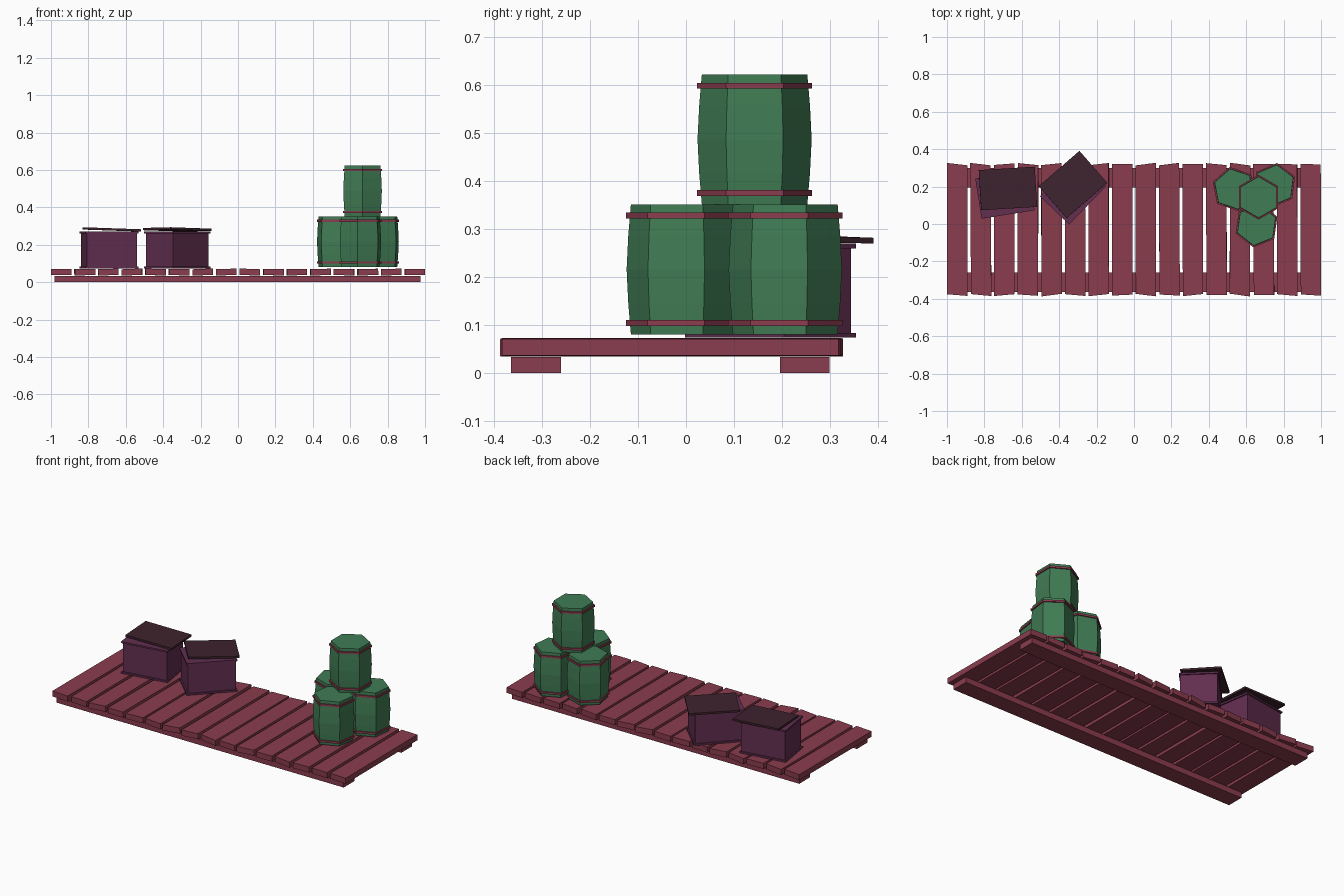
import bpy, bmesh, math, random
from mathutils import Matrix, Euler, Vector

if "Cube" in bpy.data.objects:
    bpy.data.objects.remove(bpy.data.objects["Cube"])

random.seed(4)


def srgb(r, g, b):
    f = lambda c: (c / 255 / 12.92) if c < 11 else ((c / 255 + 0.055) / 1.055) ** 2.4
    return (f(r), f(g), f(b), 1)


def material(name, rgb):
    m = bpy.data.materials.new(name)
    m.diffuse_color = srgb(*rgb)
    m.use_nodes = True
    m.node_tree.nodes["Principled BSDF"].inputs["Base Color"].default_value = m.diffuse_color
    return m


WOOD = material("red wood", (138, 60, 78))
GREEN = material("barrel green", (64, 124, 84))
PURPLE = material("crate purple", (98, 46, 80))
DARK = material("lid dark brown", (62, 35, 46))


def finish(bm, name, mats, matrix=Matrix()):
    bmesh.ops.recalc_face_normals(bm, faces=bm.faces)
    me = bpy.data.meshes.new(name)
    bm.to_mesh(me)
    bm.free()
    for m in mats:
        me.materials.append(m)
    ob = bpy.data.objects.new(name, me)
    ob.matrix_world = matrix
    bpy.context.collection.objects.link(ob)
    return ob


def add_box(bm, size, centre):
    mat = Matrix.Translation(centre) @ Matrix.Diagonal((*size, 1))
    return bmesh.ops.create_cube(bm, size=1, matrix=mat)["verts"]


def placed(loc, rot):
    return Matrix.Translation(loc) @ Euler([math.radians(a) for a in rot]).to_matrix().to_4x4()


def lathe(bm, profile, sides, index=0, loop=False):
    """Sweep (radius, z) points round z; closed ring or capped solid."""
    rings = []
    for r, z in profile:
        rings.append([bm.verts.new((r * math.cos(2 * math.pi * i / sides),
                                    r * math.sin(2 * math.pi * i / sides), z))
                      for i in range(sides)])
    pairs = list(zip(rings, rings[1:]))
    if loop:
        pairs.append((rings[-1], rings[0]))
    faces = [bm.faces.new((a[i], a[(i + 1) % sides], b[(i + 1) % sides], b[i]))
             for a, b in pairs for i in range(sides)]
    if not loop:
        faces += [bm.faces.new(rings[0]), bm.faces.new(rings[-1])]
    for f in faces:
        f.material_index = index


# Two long beams under the deck
for name, y in (("front_beam", -0.3125), ("back_beam", 0.2475)):
    bm = bmesh.new()
    add_box(bm, (1.955, 0.104, 0.034), (-0.003, y, 0.017))
    finish(bm, name, [WOOD])

# Sixteen loose planks with skewed ends and slight tilts
for i in range(16):
    bm = bmesh.new()
    verts = add_box(bm, (0.109, 0.7, 0.034), (0, 0, 0))
    skew = {s: random.uniform(-0.008, 0.008) for s in (-1, 1)}
    for v in verts:
        s = 1 if v.co.y > 0 else -1
        v.co.y += skew[s] * (1 if v.co.x > 0 else -1)
    tilt = 0 if i in (0, 15) else random.uniform(-3, 3)
    x = -0.945 + i * 0.126
    finish(bm, f"plank_{i + 1}", [WOOD],
           placed((x, -0.03, 0.054), (0, tilt, random.uniform(-0.4, 0.4))))


# Six-sided barrels with bulging bodies and two hoops
def barrel(name, x, y, z, turn):
    bm = bmesh.new()
    h = 0.271
    body = [(0.110, 0), (0.1155, h * 0.24), (0.119, h * 0.5), (0.1155, h * 0.76), (0.110, h)]
    lathe(bm, body, 6)
    for zc in (0.0235, h - 0.0235):
        lathe(bm, [(0.106, zc - 0.006), (0.120, zc - 0.006),
                   (0.120, zc + 0.006), (0.106, zc + 0.006)], 6, 1, loop=True)
    finish(bm, name, [GREEN, WOOD], placed((x, y, z), (0, 0, turn)))


barrel("front_barrel", 0.655, -0.006, 0.081, 82)
barrel("left_barrel", 0.535, 0.187, 0.081, 101)
barrel("right_barrel", 0.750, 0.207, 0.081, 83)
barrel("top_barrel", 0.666, 0.143, 0.352, 90)


# Crates: box with thin rims, and a loose lid on top
def crate(name, x, y, turn, lid_loc, lid_rot, lid_size):
    bm = bmesh.new()
    add_box(bm, (0.272, 0.203, 0.19), (0, 0, 0.098))
    for z in (0.005, 0.191):
        add_box(bm, (0.287, 0.217, 0.01), (0, 0, z))
    finish(bm, name, [PURPLE], placed((x, y, 0.074), (0, 0, turn)))
    bm = bmesh.new()
    add_box(bm, (*lid_size, 0.012), (0, 0, 0))
    finish(bm, name + "_lid", [DARK], placed(lid_loc, lid_rot))


crate("left_crate", -0.690, 0.158, 9, (-0.674, 0.190, 0.282), (0, 2, 3.5), (0.300, 0.215))
crate("right_crate", -0.325, 0.176, 46, (-0.326, 0.211, 0.282), (-1, 1.5, 41), (0.288, 0.227))
